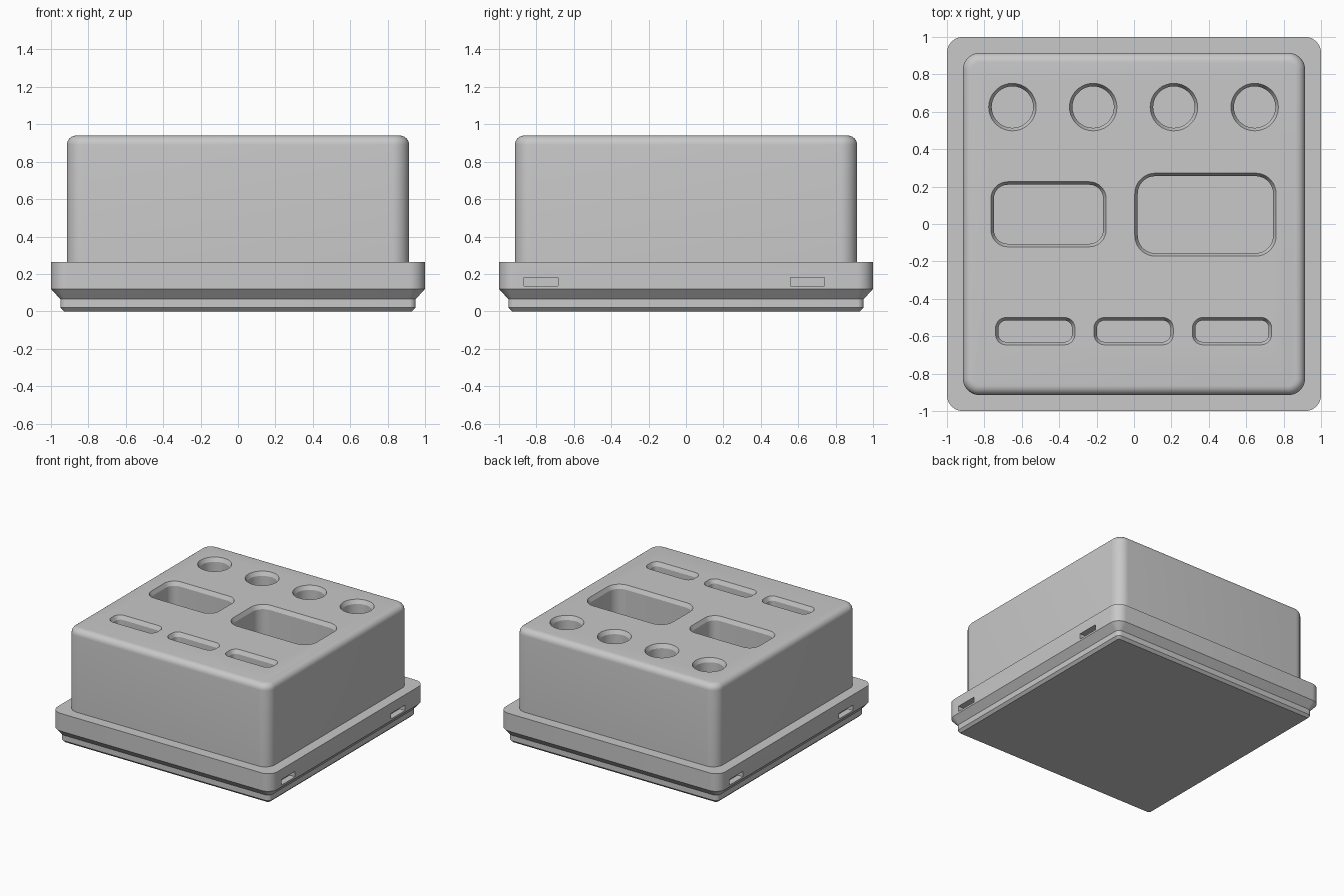
import bpy, bmesh, math

if "Cube" in bpy.data.objects:
    bpy.data.objects.remove(bpy.data.objects["Cube"])

grey = bpy.data.materials.new("light_grey")
grey.use_nodes = True
grey.diffuse_color = (0.58, 0.58, 0.58, 1)
grey.node_tree.nodes["Principled BSDF"].inputs["Base Color"].default_value = grey.diffuse_color


def rounded_ring(cx, cy, hx, hy, r, z, steps=9):
    """Points of a rounded rectangle, counter-clockwise."""
    pts = []
    for k, (sx, sy) in enumerate(((1, 1), (-1, 1), (-1, -1), (1, -1))):
        for i in range(steps + 1):
            a = math.pi / 2 * (k + i / steps)
            pts.append((cx + sx * (hx - r) + r * math.cos(a),
                        cy + sy * (hy - r) + r * math.sin(a), z))
    return pts


def loft(name, rings):
    """Closed solid through a stack of rings, bottom to top."""
    bm = bmesh.new()
    loops = [[bm.verts.new(p) for p in rounded_ring(*ring)] for ring in rings]
    for low, high in zip(loops, loops[1:]):
        for i in range(len(low)):
            j = (i + 1) % len(low)
            bm.faces.new((low[i], low[j], high[j], high[i]))
    bm.faces.new(loops[0][::-1])
    bm.faces.new(loops[-1])
    bmesh.ops.remove_doubles(bm, verts=bm.verts, dist=1e-5)
    bmesh.ops.recalc_face_normals(bm, faces=bm.faces)
    mesh = bpy.data.meshes.new(name)
    bm.to_mesh(mesh)
    bm.free()
    mesh.materials.append(grey)
    obj = bpy.data.objects.new(name, mesh)
    bpy.context.collection.objects.link(obj)
    return obj


# Holder: stepped foot, wide rim, tall body with a filleted top edge
TOP, HALF, CORNER, FILLET = 0.94, 0.915, 0.09, 0.05
profile = [(0.93, 0.015, 0), (0.95, 0.035, 0.02), (0.95, 0.035, 0.065),
           (1, 0.085, 0.12), (1, 0.085, 0.265), (HALF, CORNER, 0.265)]
for i in range(7):
    a = math.pi / 2 * i / 6
    inset = FILLET * (1 - math.cos(a))
    profile.append((HALF - inset, CORNER - inset, TOP - FILLET + FILLET * math.sin(a)))
holder = loft("holder_body", [(0, 0, h, h, r, z) for h, r, z in profile])

cutters = []


def pocket(name, cx, cy, hx, hy, r, floor=0.2, lip=0.016, drop=0.032):
    """Cutter for a straight pocket with a chamfered mouth."""
    inner = (cx, cy, hx - lip, hy - lip, r - lip)
    outer = (cx, cy, hx, hy, r)
    cutters.append(loft(name, [inner + (floor,), inner + (TOP - drop,),
                               outer + (TOP,), outer + (TOP + 0.1,)]))


# Round holes along the back
for i in range(4):
    pocket("round_hole", -0.65 + 0.4317 * i, 0.625, 0.127, 0.127, 0.127)

# Two rectangular pockets in the middle
pocket("small_pocket", -0.457, 0.052, 0.308, 0.174, 0.09)
pocket("large_pocket", 0.382, 0.05, 0.378, 0.222, 0.11)

# Narrow slots along the front
for x in (-0.528, -0.002, 0.524):
    pocket("narrow_slot", x, -0.573, 0.212, 0.073, 0.056)

# Latch notches in the rim, turned half round from side to side
for side in (1, -1):
    for y in (-0.775, 0.65):
        bpy.ops.mesh.primitive_cube_add(size=1, location=(side, side * y, 0.158))
        notch = bpy.context.object
        notch.name = "rim_notch"
        notch.scale = (0.1, 0.18, 0.045)
        notch.data.materials.append(grey)
        cutters.append(notch)

# Cut everything out of the holder
bpy.ops.object.select_all(action="DESELECT")
bpy.context.view_layer.objects.active = holder
holder.select_set(True)
for cutter in cutters:
    cutter.hide_render = True
    mod = holder.modifiers.new("cut", "BOOLEAN")
    mod.operation = "DIFFERENCE"
    mod.solver = "EXACT"
    mod.object = cutter
    bpy.ops.object.modifier_apply(modifier=mod.name)
for cutter in cutters:
    bpy.data.objects.remove(cutter)

bpy.ops.object.shade_smooth_by_angle(angle=math.radians(20))
